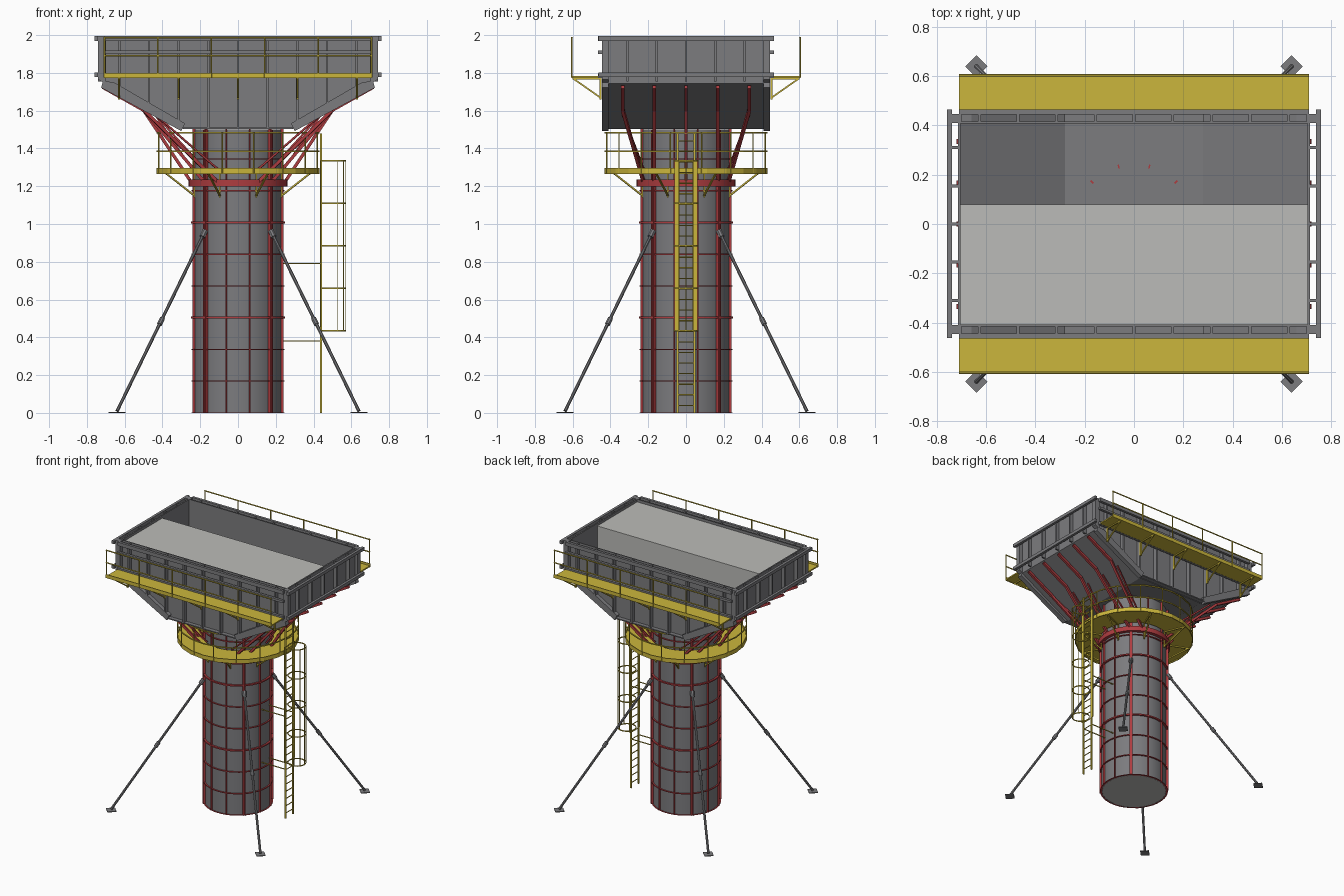
import bpy, bmesh, math
from mathutils import Vector, Matrix

if "Cube" in bpy.data.objects:
    bpy.data.objects.remove(bpy.data.objects["Cube"])


def material(name, rgb):
    m = bpy.data.materials.new(name)
    m.diffuse_color = (*rgb, 1)
    m.use_nodes = True
    m.node_tree.nodes["Principled BSDF"].inputs["Base Color"].default_value = m.diffuse_color
    return m


STEEL = material("grey steel", (0.2, 0.2, 0.21))
CONCRETE = material("concrete", (0.50, 0.50, 0.48))
RED = material("red steel", (0.42, 0.045, 0.05))
YELLOW = material("safety yellow", (0.60, 0.47, 0.045))


def finish(name, bm, mat, smooth=False):
    me = bpy.data.meshes.new(name)
    bmesh.ops.recalc_face_normals(bm, faces=bm.faces)
    bm.to_mesh(me)
    bm.free()
    me.materials.append(mat)
    ob = bpy.data.objects.new(name, me)
    bpy.context.collection.objects.link(ob)
    if smooth:
        bpy.context.view_layer.objects.active = ob
        ob.select_set(True)
        bpy.ops.object.shade_smooth_by_angle(angle=math.radians(35))
        ob.select_set(False)
    return ob


def box(bm, lo, hi, rot=0):
    lo, hi = Vector(lo), Vector(hi)
    m = Matrix.Translation((lo + hi) / 2) @ Matrix.Rotation(rot, 4, 'Z') @ Matrix.Diagonal((*(hi - lo), 1))
    bmesh.ops.create_cube(bm, size=1, matrix=m)


def rod(bm, a, b, r, n=6):
    a, b = Vector(a), Vector(b)
    d = b - a
    m = Matrix.Translation((a + b) / 2) @ d.to_track_quat('Z', 'Y').to_matrix().to_4x4() @ Matrix.Rotation(math.pi / n, 4, 'Z')
    bmesh.ops.create_cone(bm, cap_ends=True, segments=n, radius1=r, radius2=r, depth=d.length, matrix=m)


def ring(bm, r0, r1, z0, z1, n=48, centre=(0, 0)):
    rows = []
    for i in range(n):
        c, s = math.cos(2 * math.pi * i / n), math.sin(2 * math.pi * i / n)
        rows.append([bm.verts.new((centre[0] + r * c, centre[1] + r * s, z))
                     for r, z in ((r0, z0), (r1, z0), (r1, z1), (r0, z1))])
    for i in range(n):
        p, q = rows[i], rows[(i + 1) % n]
        for k in range(4):
            bm.faces.new((p[k], q[k], q[(k + 1) % 4], p[(k + 1) % 4]))


def slab(bm, profile, y0, y1):
    # x-z outline extruded along y
    f = bm.faces.new([bm.verts.new((x, y0, z)) for x, z in profile])
    out = bmesh.ops.extrude_face_region(bm, geom=[f])
    bmesh.ops.translate(bm, vec=(0, y1 - y0, 0), verts=[v for v in out['geom'] if isinstance(v, bmesh.types.BMVert)])


def polar(r, deg, z):
    a = math.radians(deg)
    return (r * math.cos(a), r * math.sin(a), z)


# Concrete column core and half-poured cap
bm = bmesh.new()
bmesh.ops.create_cone(bm, cap_ends=True, segments=48, radius1=0.23, radius2=0.23, depth=1.49,
                      matrix=Matrix.Translation((0, 0, 0.745)))
finish("column_core", bm, CONCRETE, True)
CAP = [(-0.705, 1.975), (-0.705, 1.757), (-0.28, 1.516), (0.28, 1.516), (0.705, 1.757), (0.705, 1.975)]
bm = bmesh.new()
slab(bm, CAP, -0.408, 0.08)
finish("cap_concrete", bm, CONCRETE)

# Round column formwork
bm = bmesh.new()
ring(bm, 0.231, 0.236, 0, 1.5)
finish("column_shell", bm, STEEL, True)

# Red ribs, hoops and flanges on the column
bm = bmesh.new()
for k in range(12):
    a = 15 + 30 * k
    x, y, _ = polar(0.241, a, 0)
    box(bm, (x - 0.008, y - 0.003, 0), (x + 0.008, y + 0.003, 1.517), math.radians(a))
for k in range(4):
    for da in (-1.6, 1.6):
        a = 45 + 90 * k + da
        x, y, _ = polar(0.242, a, 0)
        box(bm, (x - 0.01, y - 0.003, 0), (x + 0.01, y + 0.003, 1.5), math.radians(a))
for k in range(9):
    z, h = 0.168 * k, 0.005 if k in (3, 6) else 0.003
    ring(bm, 0.232, 0.25 if k in (3, 6) else 0.246, max(0, z - h), z + h)
finish("column_ribs", bm, RED)
bm = bmesh.new()
ring(bm, 0.234, 0.262, 1.198, 1.236)
finish("clamp_ring", bm, RED, True)

# Cap formwork trough: long sides, sloped ends, floor
bm = bmesh.new()
SIDE = [(-0.71, 1.995), (-0.71, 1.755), (-0.28, 1.51), (0.28, 1.51), (0.71, 1.755), (0.71, 1.995)]
for s in (-1, 1):
    slab(bm, SIDE, s * 0.409, s * 0.416)
    slab(bm, [(s * 0.705, 1.995), (s * 0.715, 1.995), (s * 0.715, 1.745), (s * 0.705, 1.755)], -0.41, 0.41)
    slab(bm, [(s * 0.71, 1.755), (s * 0.28, 1.512), (s * 0.285, 1.502), (s * 0.715, 1.745)], -0.41, 0.41)
box(bm, (-0.285, -0.41, 1.502), (0.285, 0.41, 1.512))
finish("cap_form_panels", bm, STEEL)

# Stiffeners and edge flanges
bm = bmesh.new()
for s in (-1, 1):
    for k in range(-4, 5):
        x = 0.157 * k
        z = 1.51 + max(0, abs(x) - 0.28) * 0.57
        box(bm, (x - 0.006, min(s * 0.412, s * 0.446), z), (x + 0.006, max(s * 0.412, s * 0.446), 1.99))
    for t in (-1, 1):
        slab(bm, [(t * 0.66, 1.752), (t * 0.28, 1.532), (t * 0.30, 1.492), (t * 0.725, 1.722), (t * 0.715, 1.755)],
             s * 0.41, s * 0.446)
        slab(bm, [(t * 0.70, 1.995), (t * 0.74, 1.995), (t * 0.74, 1.765), (t * 0.70, 1.74)], s * 0.41, s * 0.446)
    box(bm, (-0.29, min(s * 0.412, s * 0.446), 1.504), (0.29, max(s * 0.412, s * 0.446), 1.512))
    for y in (-0.31, -0.155, 0, 0.155, 0.31):
        box(bm, (min(s * 0.712, s * 0.742), y - 0.006, 1.755), (max(s * 0.712, s * 0.742), y + 0.006, 1.99))
finish("cap_form_stiffeners", bm, STEEL)

# Horizontal walers round the cap
bm = bmesh.new()
for s in (-1, 1):
    for z, h in ((1.982, 0.014), (1.91, 0.009), (1.785, 0.012)):
        box(bm, (-0.71, s * 0.455 - 0.01, z - h), (0.71, s * 0.455 + 0.01, z + h))
    for z in (1.982, 1.79):
        box(bm, (s * 0.75 - 0.01, -0.462, z - 0.012), (s * 0.75 + 0.01, 0.465, z + 0.012))
finish("cap_walers", bm, STEEL)

# Red struts carrying the sloped ends
bm = bmesh.new()
for s in (-1, 1):
    for y, x1, y1 in ((0, 0.25, 0), (0.168, 0.18, 0.168), (-0.168, 0.18, -0.168), (0.335, 0.11, 0.225), (-0.335, 0.11, -0.225)):
        top, knee, foot = (s * 0.717, y, 1.725), (s * 0.5, y, 1.603), (s * x1, y1, 1.225)
        rod(bm, top, knee, 0.013, 4)
        rod(bm, knee, foot, 0.012, 4)
        rod(bm, (s * 0.44, y, 1.58), (s * x1 * 0.97, y1, 1.29), 0.007, 4)
finish("end_struts", bm, RED)

# Round walkway with railing and braces
bm = bmesh.new()
ring(bm, 0.25, 0.43, 1.272, 1.282, 24)
ring(bm, 0.424, 0.431, 1.265, 1.296, 24)
for z in (1.384, 1.484):
    ring(bm, 0.424, 0.431, z - 0.004, z + 0.004, 24)
for k in range(16):
    a = 11.25 + 22.5 * k
    rod(bm, polar(0.427, a, 1.27), polar(0.427, a, 1.486), 0.004)
for k in range(8):
    a = 22.5 + 45 * k
    rod(bm, polar(0.415, a, 1.27), polar(0.25, a, 1.15), 0.006, 4)
    rod(bm, polar(0.25, a, 1.14), polar(0.25, a, 1.27), 0.006, 4)
    rod(bm, polar(0.25, a, 1.268), polar(0.42, a, 1.268), 0.006, 4)
finish("round_walkway", bm, YELLOW)

# Long side walkways with railings and triangular brackets
bm = bmesh.new()
for s in (-1, 1):
    box(bm, (-0.71, s * 0.535 - 0.07, 1.774), (0.71, s * 0.535 + 0.07, 1.784))
    box(bm, (-0.71, s * 0.604 - 0.003, 1.772), (0.71, s * 0.604 + 0.003, 1.80))
    for z in (1.89, 1.986):
        rod(bm, (-0.71, s * 0.604, z), (0.71, s * 0.604, z), 0.0045)
    for k in range(6):
        x = -0.707 + 0.2828 * k
        rod(bm, (x, s * 0.604, 1.775), (x, s * 0.604, 1.99), 0.0045)
    for k in range(-2, 3):
        x = 0.315 * k
        rod(bm, (x, s * 0.6, 1.772), (x, s * 0.45, 1.667), 0.006, 4)
        rod(bm, (x, s * 0.452, 1.66), (x, s * 0.452, 1.78), 0.008, 4)
        rod(bm, (x, s * 0.452, 1.77), (x, s * 0.6, 1.77), 0.006, 4)
finish("side_walkways", bm, YELLOW)

# Ladder with rungs and wall ties
bm = bmesh.new()
for s in (-1, 1):
    box(bm, (0.435, s * 0.045 - 0.004, 0), (0.445, s * 0.045 + 0.004, 1.48))
    for z in (0.38, 0.79):
        rod(bm, (0.235, s * 0.045, z), (0.44, s * 0.045, z), 0.004, 4)
for k in range(26):
    rod(bm, (0.44, -0.045, 0.04 + 0.056 * k), (0.44, 0.045, 0.04 + 0.056 * k), 0.0035)
finish("ladder", bm, YELLOW)

# Ladder safety cage
bm = bmesh.new()
for k in range(5):
    z = 0.435 + 0.225 * k
    ring(bm, 0.062, 0.066, z - 0.004, z + 0.004, 20, (0.506, 0))
for a in (-70, -35, 0, 35, 70):
    x, y, _ = polar(0.064, a, 0)
    rod(bm, (x + 0.506, y, 0.435), (x + 0.506, y, 1.335), 0.0025, 4)
for s in (-1, 1):
    box(bm, (0.438, s * 0.056 - 0.006, 0.435), (0.444, s * 0.056 + 0.006, 1.335))
finish("ladder_cage", bm, YELLOW)

# Diagonal props with turnbuckles and foot plates
bm = bmesh.new()
for sx in (-1, 1):
    for sy in (-1, 1):
        top, foot = Vector((sx * 0.178, sy * 0.178, 0.955)), Vector((sx * 0.64, sy * 0.64, 0.01))
        rod(bm, top, foot, 0.009, 8)
        rod(bm, top.lerp(foot, 0.48), top.lerp(foot, 0.515), 0.014, 8)
        rod(bm, top.lerp(foot, -0.01), top.lerp(foot, 0.025), 0.016, 8)
        box(bm, (sx * 0.64 - 0.032, sy * 0.64 - 0.032, 0), (sx * 0.64 + 0.032, sy * 0.64 + 0.032, 0.006), math.pi / 4)
finish("props", bm, STEEL)
